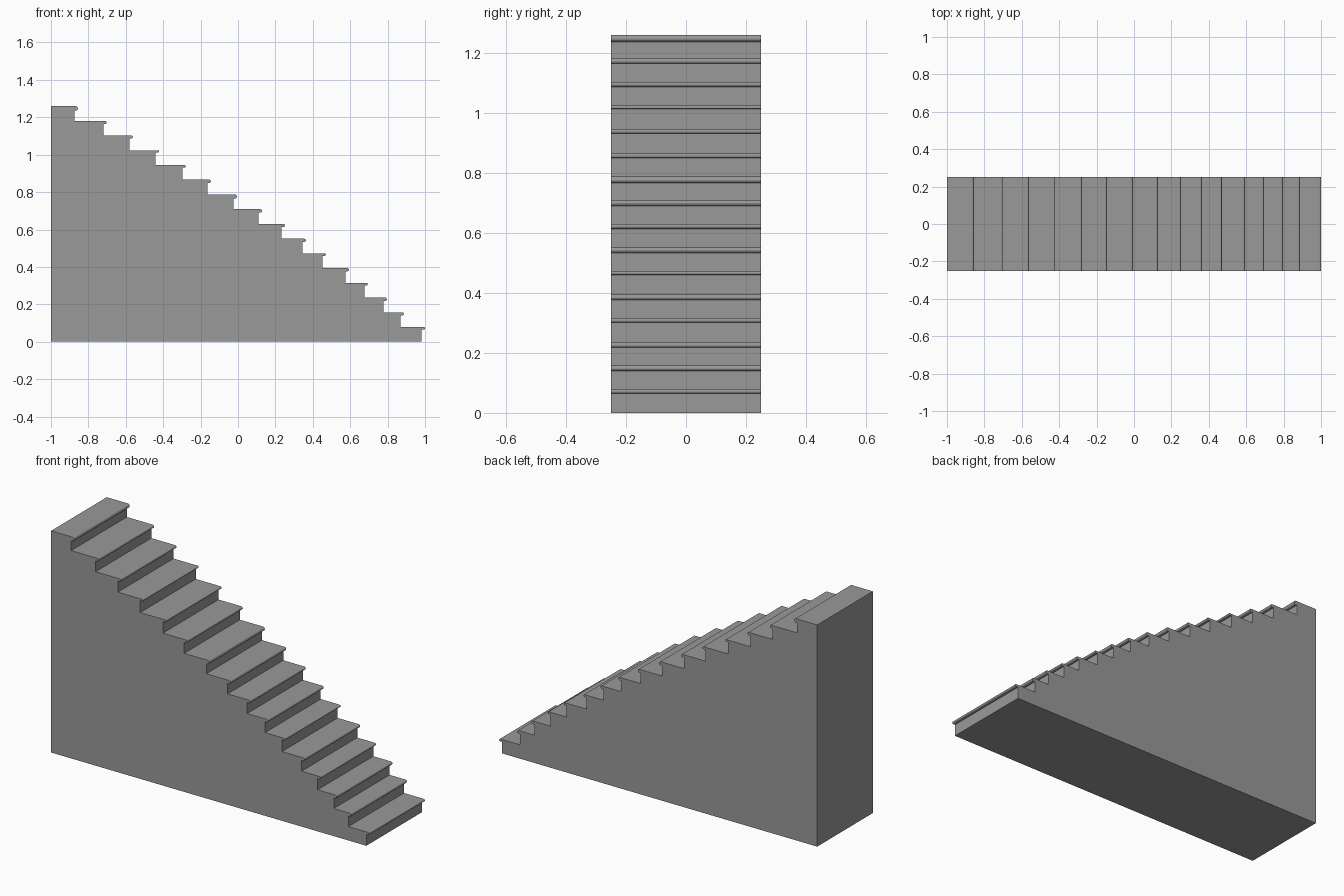
import bpy, bmesh, math

if "Cube" in bpy.data.objects:
    bpy.data.objects.remove(bpy.data.objects["Cube"], do_unlink=True)

HALF_WIDTH = 0.25
STEP_HEIGHT = 1.26 / 16
OVERHANG = 0.018

stone = bpy.data.materials.new("grey stone")
stone.use_nodes = True
colour = (0.32, 0.32, 0.32, 1)
stone.diffuse_color = colour
stone.node_tree.nodes["Principled BSDF"].inputs["Base Color"].default_value = colour


def extrude_profile(name, profile):
    """Make a solid from an x-z outline, spanning the stair width along y."""
    bm = bmesh.new()
    face = bm.faces.new([bm.verts.new((x, -HALF_WIDTH, z)) for x, z in profile])
    result = bmesh.ops.extrude_face_region(bm, geom=[face])
    moved = [v for v in result["geom"] if isinstance(v, bmesh.types.BMVert)]
    bmesh.ops.translate(bm, vec=(0, 2 * HALF_WIDTH, 0), verts=moved)
    bmesh.ops.recalc_face_normals(bm, faces=bm.faces)
    mesh = bpy.data.meshes.new(name)
    bm.to_mesh(mesh)
    bm.free()
    mesh.materials.append(stone)
    obj = bpy.data.objects.new(name, mesh)
    bpy.context.collection.objects.link(obj)
    return obj


# Riser positions and nosing thicknesses, bottom step first
risers = [0.982, 0.869, 0.778, 0.676, 0.575, 0.452, 0.345, 0.233,
          0.11, -0.024, -0.163, -0.297, -0.44, -0.58, -0.72, -0.874]
thicknesses = [0.014, 0.018, 0.019, 0.014, 0.017, 0.013, 0.018, 0.017,
               0.019, 0.022, 0.017, 0.014, 0.011, 0.016, 0.017, 0.024]

# Solid stepped body
outline = [(-1, 0)]
for i, x in enumerate(risers):
    outline += [(x, i * STEP_HEIGHT), (x, (i + 1) * STEP_HEIGHT)]
outline.append((-1, len(risers) * STEP_HEIGHT))
extrude_profile("stair_body", outline)

# Rounded nosing along the front edge of each tread
for i, (x, thick) in enumerate(zip(risers, thicknesses)):
    top, r = (i + 1) * STEP_HEIGHT, thick / 2
    centre = x + OVERHANG - r
    arc = [math.pi * (k / 6 - 0.5) for k in range(7)]
    nose = [(centre + r * math.cos(a), top - r + r * math.sin(a)) for a in arc]
    extrude_profile(f"tread_nosing_{i + 1}", [(x, top - thick)] + nose + [(x, top)])
